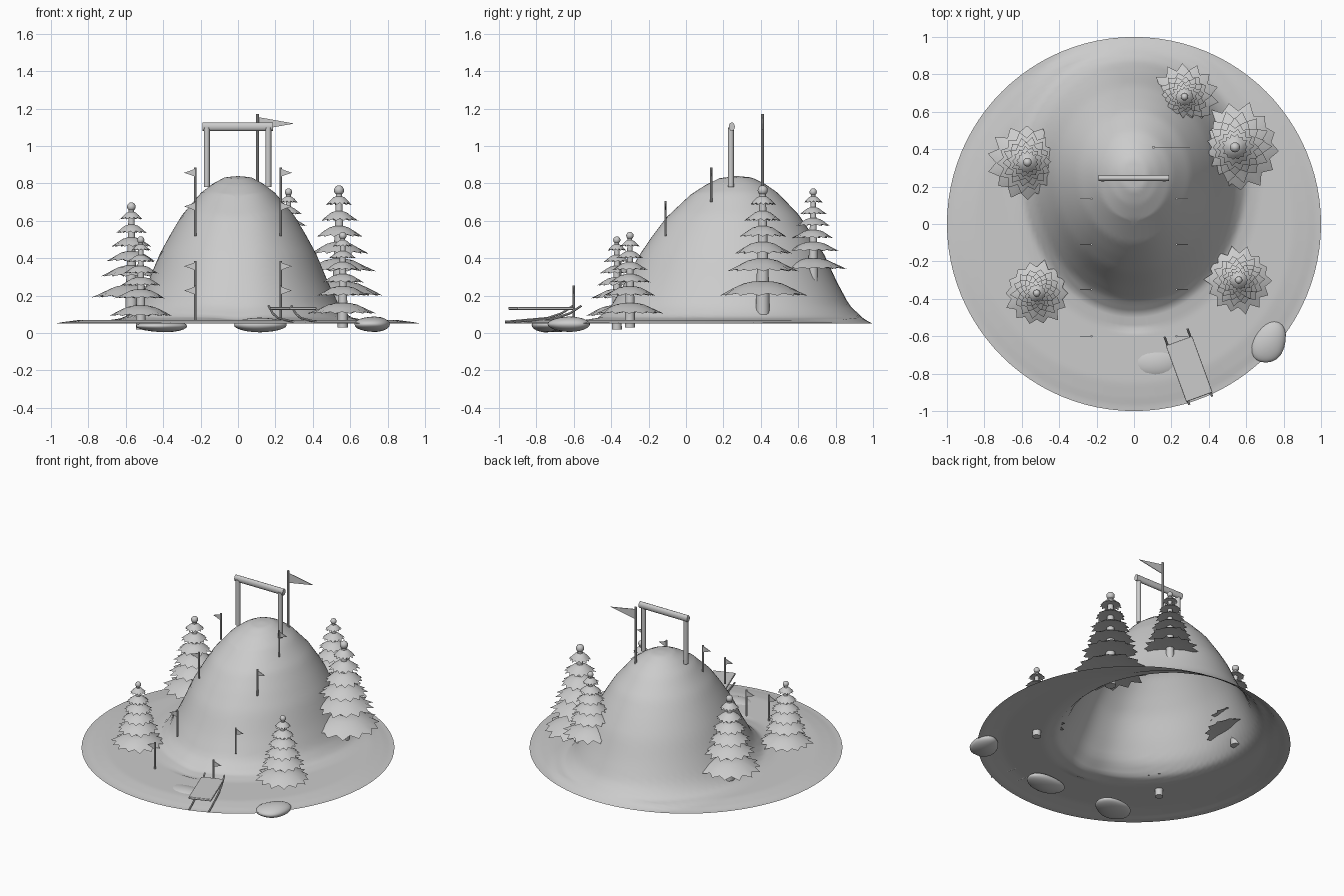
import bpy, bmesh, math, random
from math import sin, cos, pi, radians
from mathutils import Vector, Matrix

if "Cube" in bpy.data.objects:
    bpy.data.objects.remove(bpy.data.objects["Cube"])

random.seed(4)


def finish(bm, name, smooth=True):
    bmesh.ops.recalc_face_normals(bm, faces=bm.faces)
    me = bpy.data.meshes.new(name)
    bm.to_mesh(me)
    bm.free()
    ob = bpy.data.objects.new(name, me)
    bpy.context.collection.objects.link(ob)
    if smooth:
        bpy.ops.object.select_all(action='DESELECT')
        ob.select_set(True)
        bpy.context.view_layer.objects.active = ob
        bpy.ops.object.shade_smooth_by_angle(angle=radians(40))
    return ob


def rod(bm, a, b, r1, r2=None, seg=10):
    a, b = Vector(a), Vector(b)
    d = b - a
    m = Matrix.Translation((a + b) / 2) @ d.to_track_quat('Z', 'Y').to_matrix().to_4x4()
    bmesh.ops.create_cone(bm, cap_ends=True, segments=seg, radius1=r1,
                          radius2=r1 if r2 is None else r2, depth=d.length, matrix=m)


def loft(bm, rings, cap_start=True, cap_end=True):
    vs = [[bm.verts.new(p) for p in ring] for ring in rings]
    n = len(vs[0])
    for a, b in zip(vs, vs[1:]):
        for i in range(n):
            j = (i + 1) % n
            bm.faces.new((a[i], a[j], b[j], b[i]))
    if cap_start:
        bm.faces.new(vs[0])
    if cap_end:
        bm.faces.new(vs[-1])


# snowy ground: one open sheet, disc with a steep hill
PROFILE = [(0, .84), (.12, .832), (.22, .80), (.33, .75), (.5, .63), (.6, .53), (.7, .42),
           (.8, .275), (.9, .15), (1.0, .085), (1.12, .07)]


def height(x, y):
    dy = y - .27
    r = math.hypot(x / .6, dy / (.75 if dy < 0 else .67))
    base = .05 + .02 * min(1, (1 - min(1, math.hypot(x, y))) / .15)
    z = base
    for (r0, z0), (r1, z1) in zip(PROFILE, PROFILE[1:]):
        if r0 <= r < r1:
            z = z0 + (z1 - z0) * (r - r0) / (r1 - r0)
    if z > base and dy < 0:                         # shallow run down the front
        z -= .012 * math.exp(-(x / .1) ** 2) * min(1, -dy * 4)
    edge = min(1, (1 - min(1, math.hypot(x, y))) / .06)
    return .05 + (z - .05) * edge


bm = bmesh.new()
N = 96
rings = []
for k in range(1, 51):
    ring = []
    for i in range(N):
        x, y = k / 50 * cos(2 * pi * i / N), k / 50 * sin(2 * pi * i / N)
        ring.append((x, y, height(x, y)))
    rings.append(ring)
loft(bm, rings, True, False)
ground = finish(bm, "snow_hill")
if ground.data.polygons[0].normal.z < 0:
    ground.data.flip_normals()


# fir trees: tapered trunk, six jagged skirts and a ball on top
TIERS = [(.10, .245), (.23, .19), (.325, .155), (.415, .128), (.50, .10), (.585, .072)]


def fir(x, y, z0, s, name):
    bm = bmesh.new()
    rod(bm, (0, 0, 0), (0, 0, .12), .037, .036, 12)
    rod(bm, (0, 0, .1), (0, 0, .66), .036, .016, 12)
    for z, R in TIERS:
        n = 14
        off = random.random()
        h = .035 + .17 * R
        star = [R * random.uniform(.92, 1.05) if i % 2 == 0 else R * .8 for i in range(2 * n)]

        def ring(f, dz, jag=0):
            out = []
            for i in range(2 * n):
                a = pi * i / n + off
                r = star[i] if jag else R * f
                out.append((r * cos(a), r * sin(a), z + dz + (.012 * (i % 2) if jag else 0)))
            return out
        loft(bm, [ring(.2, h), ring(.42, h * .85), ring(.66, h * .5), ring(1, 0, 1),
                  ring(.6, h * .22), ring(.25, h * .2)])
    bmesh.ops.create_uvsphere(bm, u_segments=12, v_segments=8, radius=.027,
                              matrix=Matrix.Translation((0, 0, .663)))
    ob = finish(bm, name)
    ob.location = (x, y, z0)
    ob.scale = (s, s, s)


for i, t in enumerate([(-.57, .33, .105, .86), (-.52, -.37, .02, .72), (.56, -.30, .03, .74),
                       (.54, .41, .10, 1.0), (.27, .68, .27, .73)]):
    fir(*t, f"fir_tree_{i + 1}")


# pennant: pole and thin triangular cloth pointing along x
def pennant(name, x, y, z0, z1, r, reach, top, drop):
    bm = bmesh.new()
    rod(bm, (x, y, z0), (x, y, z1), r, seg=8)
    loft(bm, [[(x, y + d, top), (x + reach, y + d, top - drop * .5), (x, y + d, top - drop)]
              for d in (-.002, .002)])
    finish(bm, name)


for side, label in ((-1, "left"), (1, "right")):
    for k, (y, z) in enumerate([(.135, .70), (-.11, .52), (-.35, .20), (-.60, .07)]):
        pennant(f"course_flag_{label}_{k + 1}", side * .228, y, z, z + .185, .006,
                side * .06, z + .178, .042)
pennant("summit_flag", .105, .41, .74, 1.17, .008, .195, 1.155, .07)

# start gate: two posts and a crossbeam
bm = bmesh.new()
for x in (-.167, .162):
    rod(bm, (x, .24, .78), (x, .24, 1.10), .016, seg=12)
finish(bm, "gate_posts")
bm = bmesh.new()
rod(bm, (-.19, 0, 0), (.188, 0, 0), .023, seg=14)
beam = finish(bm, "gate_beam")
beam.scale.y = .7
beam.location = (0, .245, 1.103)

# half-buried boulders
for i, (x, y, z, a, b, c, rot) in enumerate([(-.41, -.70, .037, .14, .10, .032, .3),
                                            (.12, -.74, .043, .145, .085, .038, 0),
                                            (.72, -.63, .047, .09, .12, .04, -.35)]):
    bm = bmesh.new()
    bmesh.ops.create_icosphere(bm, subdivisions=3, radius=1)
    for v in bm.verts:
        v.co *= 1 + .06 * sin(3 * v.co.x + i * 2) * cos(2.5 * v.co.y + i)
    ob = finish(bm, f"boulder_{i + 1}")
    ob.location, ob.scale, ob.rotation_euler = (x, y, z), (a, b, c), (0, 0, rot)

# sled: board above two upturned runners
SLED = ((.295, -.775, 0), (0, 0, radians(20)))
bm = bmesh.new()
bmesh.ops.create_cube(bm, size=1, matrix=Matrix.Translation((0, 0, .132))
                      @ Matrix.Diagonal((.15, .32, .016, 1)))
board = finish(bm, "sled_board")
bev = board.modifiers.new("round", 'BEVEL')
bev.width, bev.segments = .004, 2
bm = bmesh.new()
for x in (-.065, .065):
    path = [(x, -.18, .06), (x, .06, .08), (x, .14, .105), (x, .205, .145)]
    for a, b in zip(path, path[1:]):
        rod(bm, a, b, .006, seg=8)
runners = finish(bm, "sled_runners")
for ob in (board, runners):
    ob.location, ob.rotation_euler = SLED
